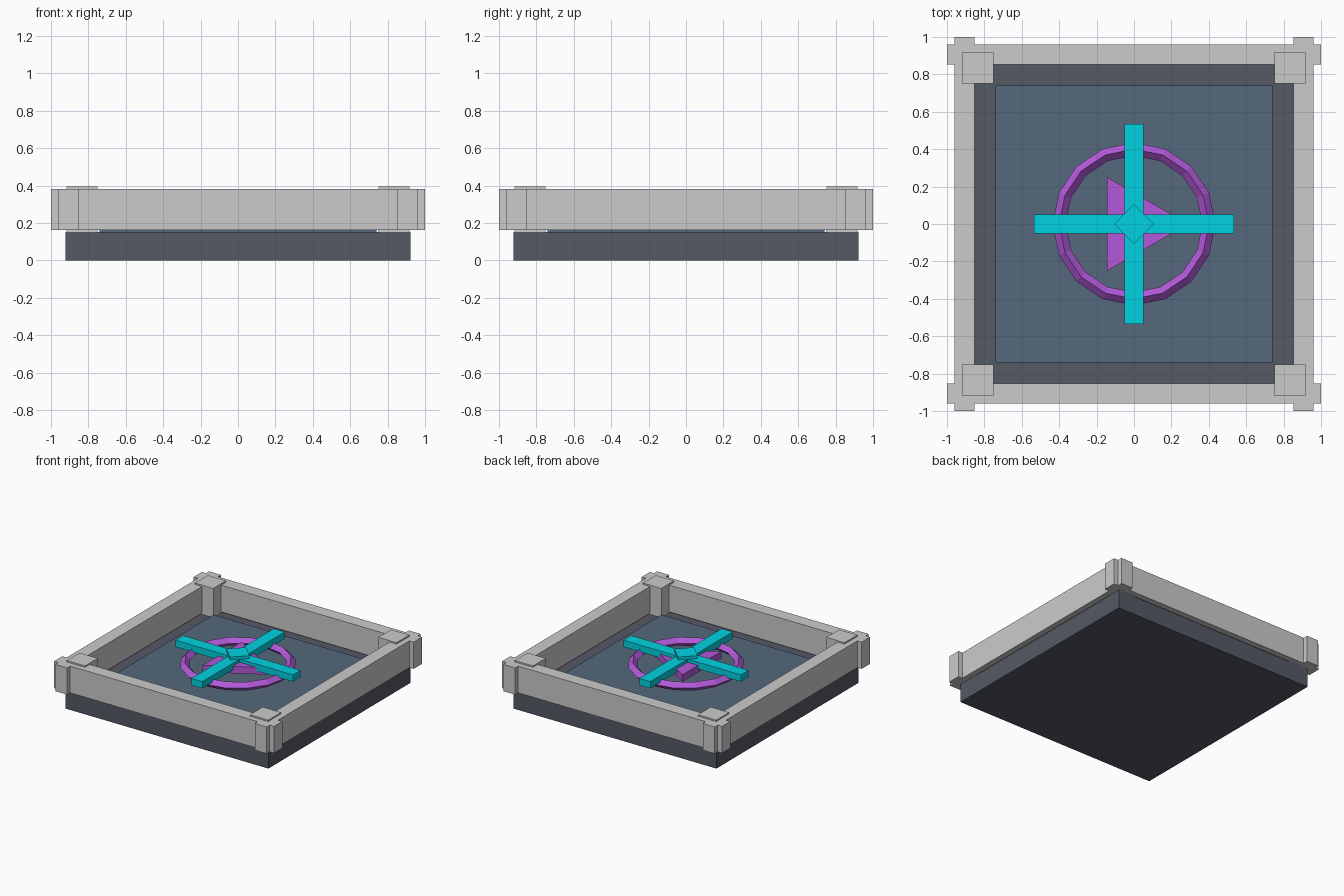
import bpy
from math import pi

if "Cube" in bpy.data.objects:
    bpy.data.objects.remove(bpy.data.objects["Cube"])


def material(name, rgb):
    m = bpy.data.materials.new(name)
    m.diffuse_color = (*rgb, 1)
    m.use_nodes = True
    m.node_tree.nodes["Principled BSDF"].inputs["Base Color"].default_value = m.diffuse_color
    return m


DARK = material("dark_slate", (0.09, 0.10, 0.13))
BLUE = material("panel_blue", (0.09, 0.14, 0.20))
PURPLE = material("purple", (0.45, 0.10, 0.70))
CYAN = material("cyan", (0.0, 0.65, 0.75))


def finish(name, mat):
    ob = bpy.context.object
    ob.name = name
    if mat:
        ob.data.materials.append(mat)
    return ob


def box(name, x, y, size_x, size_y, z0, z1, mat=None):
    bpy.ops.mesh.primitive_cube_add(size=1, location=(x, y, (z0 + z1) / 2))
    bpy.context.object.scale = (size_x, size_y, z1 - z0)
    bpy.ops.object.transform_apply(location=False, rotation=False, scale=True)
    return finish(name, mat)


def prism(name, sides, radius, z0, z1, mat, first_angle):
    # Blender puts the first cylinder vertex on +y
    bpy.ops.mesh.primitive_cylinder_add(
        vertices=sides, radius=radius, depth=z1 - z0,
        location=(0, 0, (z0 + z1) / 2), rotation=(0, 0, first_angle - pi / 2))
    return finish(name, mat)


# Base slab and raised floor panel
box("base_slab", 0, 0, 1.845, 1.845, 0, 0.153, DARK)
box("floor_panel", 0, 0, 1.48, 1.48, 0.145, 0.185, BLUE)

# Four rim walls that cross at the corners
for side, label in ((-1, "front"), (1, "back")):
    box(label + "_wall", 0, side * 0.907, 2.0, 0.108, 0.162, 0.382)
for side, label in ((-1, "left"), (1, "right")):
    box(label + "_wall", side * 0.907, 0, 0.108, 2.0, 0.162, 0.382)

# Corner posts
for sx in (-1, 1):
    for sy in (-1, 1):
        box("corner_post", sx * 0.833, sy * 0.833, 0.166, 0.166, 0.15, 0.394)

# Ring with a diamond cross-section
bpy.ops.mesh.primitive_torus_add(
    major_segments=16, minor_segments=4, major_radius=0.40,
    minor_radius=0.035, location=(0, 0, 0.262))
finish("marker_ring", PURPLE)

# Direction triangle pointing to +x
prism("direction_triangle", 3, 0.29, 0.25, 0.307, PURPLE, 0)

# Cross bars and centre diamond
box("cross_bar_x", 0, 0, 1.07, 0.10, 0.277, 0.333, CYAN)
box("cross_bar_y", 0, 0, 0.10, 1.07, 0.277, 0.333, CYAN)
prism("centre_diamond", 4, 0.105, 0.325, 0.357, CYAN, 0)
